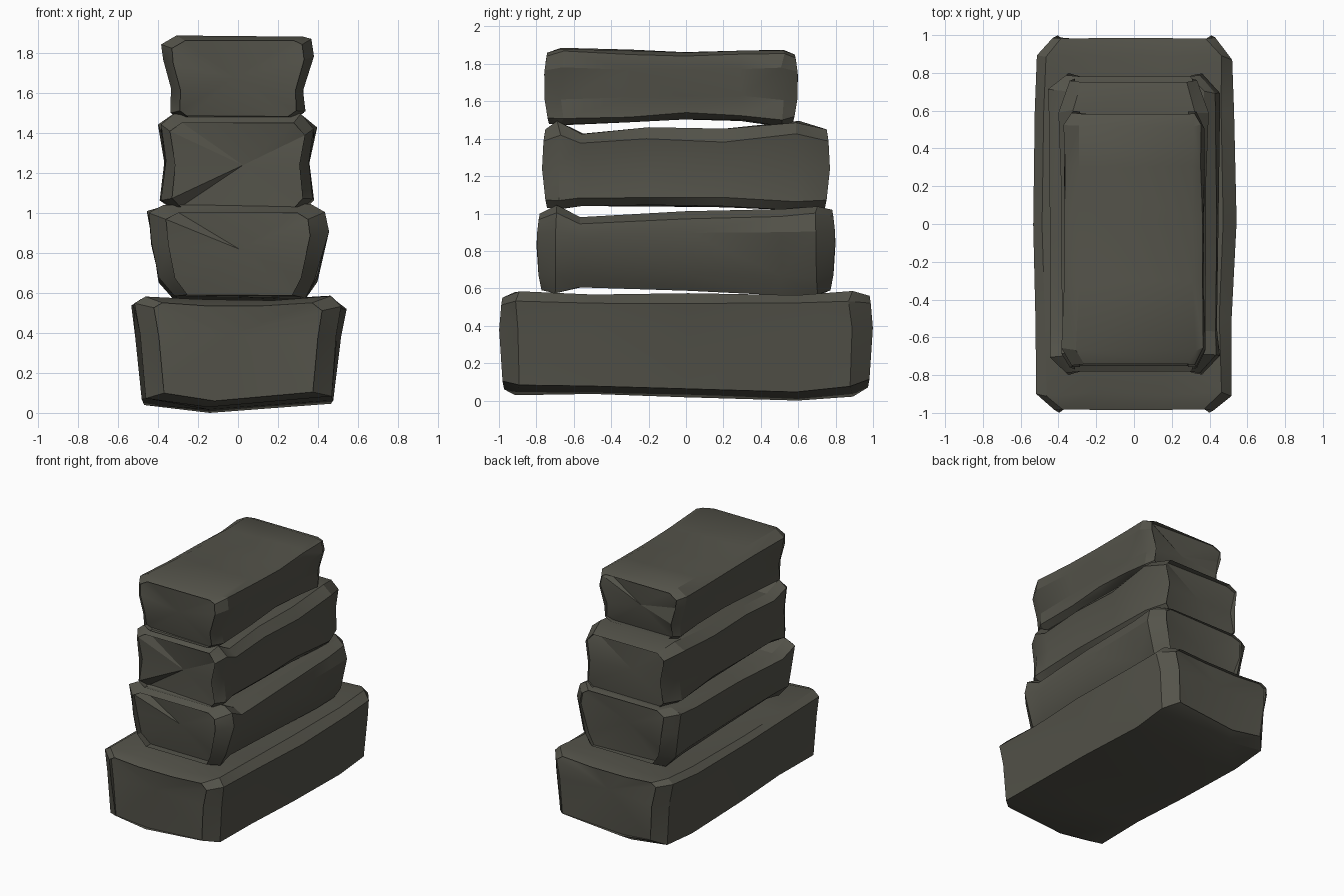
import bpy, bmesh, random, math
from mathutils import Vector

if "Cube" in bpy.data.objects:
    bpy.data.objects.remove(bpy.data.objects["Cube"])

random.seed(4)
stone = bpy.data.materials.new("dark olive stone")
stone.diffuse_color = (0.088, 0.086, 0.068, 1)
stone.use_nodes = True
stone.node_tree.nodes["Principled BSDF"].inputs["Base Color"].default_value = stone.diffuse_color


def slab(name, profile, stations, recess, jitter=0.007):
    """Loft a cross-section (u = share of half width, v = share of height)
    along y through stations of (y, half width, bottom z, top z)."""
    bm = bmesh.new()
    rings = []
    for i, (y, w, z0, z1) in enumerate(stations):
        end = i in (0, len(stations) - 1)
        ring = []
        for u, v in profile:
            j = [0 if end else random.uniform(-jitter, jitter) for _ in range(3)]
            # end rings bulge outwards at mid height
            pull = 0.09 * (v - 0.55) ** 2 * (1 if y < 0 else -1) if end else 0
            ring.append(bm.verts.new((u * w + j[0], y + pull + j[1] * 2,
                                      max(0, z0 + v * (z1 - z0) + j[2]))))
        rings.append(ring)
    n = len(profile)
    for a, b in zip(rings, rings[1:]):
        for k in range(n):
            bm.faces.new((a[k], a[(k + 1) % n], b[(k + 1) % n], b[k]))
    # rough end faces: an inset rim around a shallow broken hollow
    for ring, s in ((rings[0], 1), (rings[-1], -1)):
        cap = bm.faces.new(ring)
        mid = cap.calc_center_median()
        bmesh.ops.inset_individual(bm, faces=[cap], thickness=0.07, depth=0)
        for v in cap.verts:
            v.co.y += s * random.uniform(0.2, 1) * recess
        hub = bmesh.ops.poke(bm, faces=[cap])["verts"][0]
        hub.co = mid + Vector((random.uniform(-.05, .05), s * recess, 0))
    bmesh.ops.recalc_face_normals(bm, faces=bm.faces)
    bmesh.ops.triangulate(bm, faces=bm.faces)
    me = bpy.data.meshes.new(name)
    bm.to_mesh(me)
    bm.free()
    me.materials.append(stone)
    ob = bpy.data.objects.new(name, me)
    bpy.context.collection.objects.link(ob)
    bpy.context.view_layer.objects.active = ob
    ob.select_set(True)
    bpy.ops.object.shade_smooth_by_angle(angle=math.radians(25))
    ob.select_set(False)


# wide base slab with a slightly keeled underside
slab("base_slab",
     [(-.88, .08), (-.28, 0), (.89, .09), (.95, .65), (1, .92), (.88, 1),
      (.3, .97), (-.4, .97), (-.9, 1), (-1, .95), (-.94, .65)],
     [(-1, .42, .06, .55), (-.9, .52, .03, .58), (-.5, .52, .03, .57),
      (0, .54, .02, .57), (.6, .53, 0, .56), (.88, .52, .02, .58),
      (1, .43, .07, .56)], .03)

# second slab, undercut towards the bottom
slab("lower_middle_slab",
     [(-.7, 0), (.75, 0), (.87, .2), (1, .72), (.97, .92), (.82, 1),
      (-.82, 1), (-1, .92), (-.96, .6), (-.87, .2)],
     [(-.8, .36, .59, 1.0), (-.7, .45, .58, 1.04), (-.56, .44, .6, .98),
      (0, .45, .59, 1.01), (.5, .45, .57, 1.02), (.7, .45, .56, 1.04),
      (.8, .36, .59, 1.02)], .06)

# third slab, nearly straight sided
slab("upper_middle_slab",
     [(-.84, 0), (.84, 0), (.95, .1), (.9, .5), (.98, .85), (.82, 1),
      (-.82, 1), (-1, .9), (-.92, .5), (-.97, .1)],
     [(-.77, .34, 1.03, 1.45), (-.68, .39, 1.02, 1.49), (-.56, .38, 1.04, 1.43),
      (-.2, .39, 1.04, 1.46), (.2, .39, 1.04, 1.45), (.6, .4, 1.02, 1.49),
      (.77, .34, 1.03, 1.45)], .05)

# top slab, set forward and arched beneath
slab("top_slab",
     [(-.75, 0), (.75, 0), (.88, .08), (.87, .35), (1, .75), (.97, .95),
      (.85, 1), (-.8, 1), (-1, .9), (-.98, .7), (-.87, .35), (-.88, .08)],
     [(-.76, .33, 1.48, 1.86), (-.66, .38, 1.47, 1.885), (-.3, .37, 1.49, 1.87),
      (0, .37, 1.505, 1.86), (.3, .37, 1.495, 1.865), (.52, .37, 1.47, 1.875),
      (.6, .33, 1.49, 1.85)], .04)
